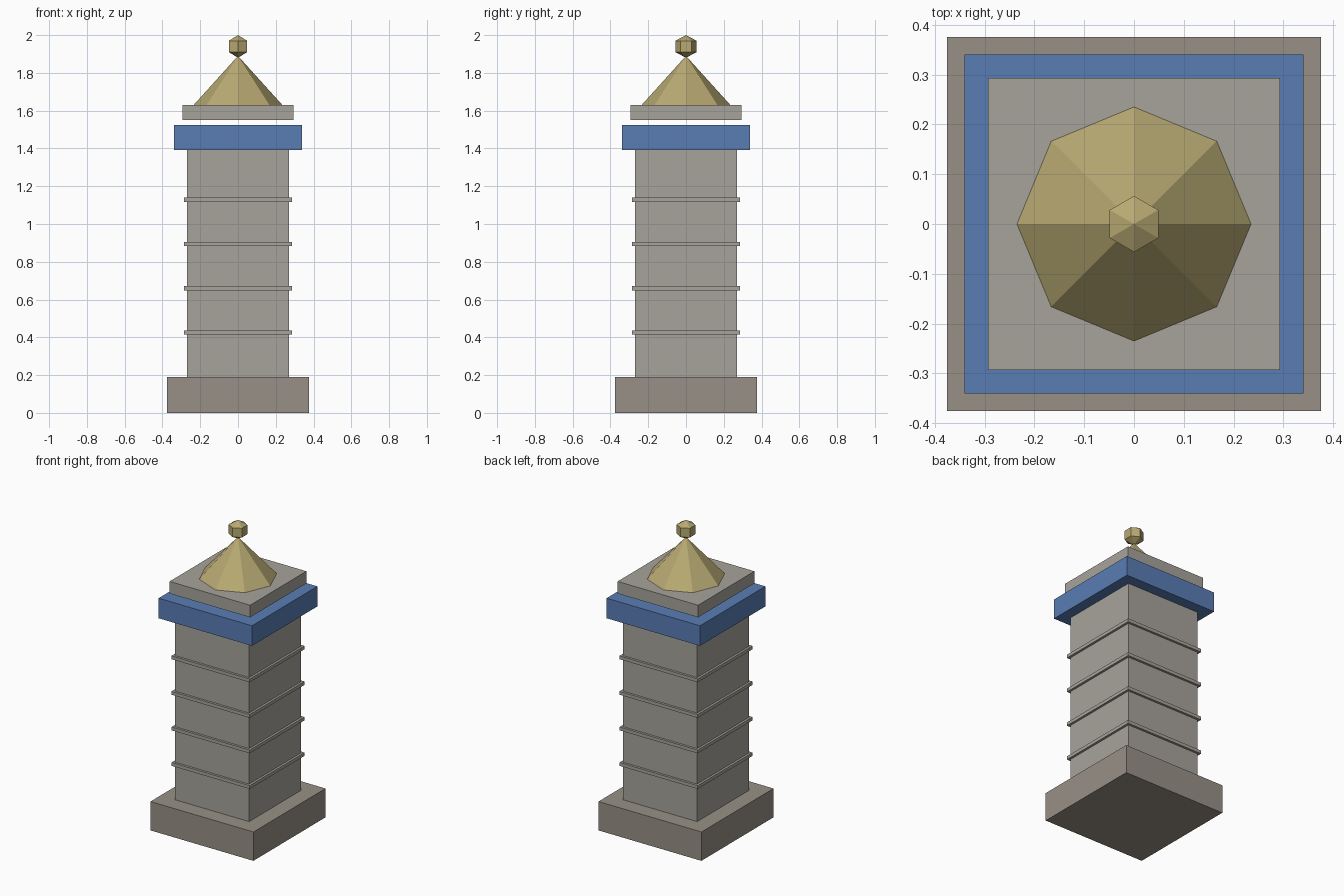
import bpy
from math import pi

if "Cube" in bpy.data.objects:
    bpy.data.objects.remove(bpy.data.objects["Cube"])


def material(name, rgb):
    m = bpy.data.materials.new(name)
    m.diffuse_color = (*rgb, 1)
    m.use_nodes = True
    m.node_tree.nodes["Principled BSDF"].inputs["Base Color"].default_value = m.diffuse_color
    return m


stone = material("stone", (0.39, 0.37, 0.33))
dark_stone = material("dark_stone", (0.31, 0.28, 0.24))
blue = material("blue_paint", (0.10, 0.205, 0.46))
gold = material("gold", (0.48, 0.40, 0.17))


def finish(name, mat):
    ob = bpy.context.object
    ob.name = name
    ob.data.materials.append(mat)
    bpy.ops.object.transform_apply(location=False, rotation=True, scale=True)
    return ob


def block(name, half, z0, z1, mat):
    """Square slab centred on the axis, from z0 to z1."""
    bpy.ops.mesh.primitive_cube_add(size=1, location=(0, 0, (z0 + z1) / 2))
    bpy.context.object.scale = (2 * half, 2 * half, z1 - z0)
    return finish(name, mat)


# Plinth and shaft
block("plinth", 0.375, 0, 0.19, dark_stone)
block("shaft", 0.27, 0.19, 1.40, stone)

# Thin string courses around the shaft
for i in range(4):
    z = 0.426 + i * 0.234
    block(f"string_course_{i + 1}", 0.285, z - 0.011, z + 0.011, stone)

# Blue frieze, then the cap slab with a narrow open gap beneath it
block("frieze", 0.34, 1.393, 1.525, blue)
block("cap_slab", 0.293, 1.55, 1.63, stone)

# Eight-sided roof with a corner pointing along +x
bpy.ops.mesh.primitive_cone_add(vertices=8, radius1=0.235, radius2=0, depth=0.26,
                                location=(0, 0, 1.76), rotation=(0, 0, pi / 2))
finish("roof", gold)

# Six-sided double-pointed finial
bpy.ops.mesh.primitive_uv_sphere_add(segments=6, ring_count=2, radius=1,
                                     location=(0, 0, 1.94))
bpy.context.object.scale = (0.065, 0.065, 0.06)
finish("finial", gold)
